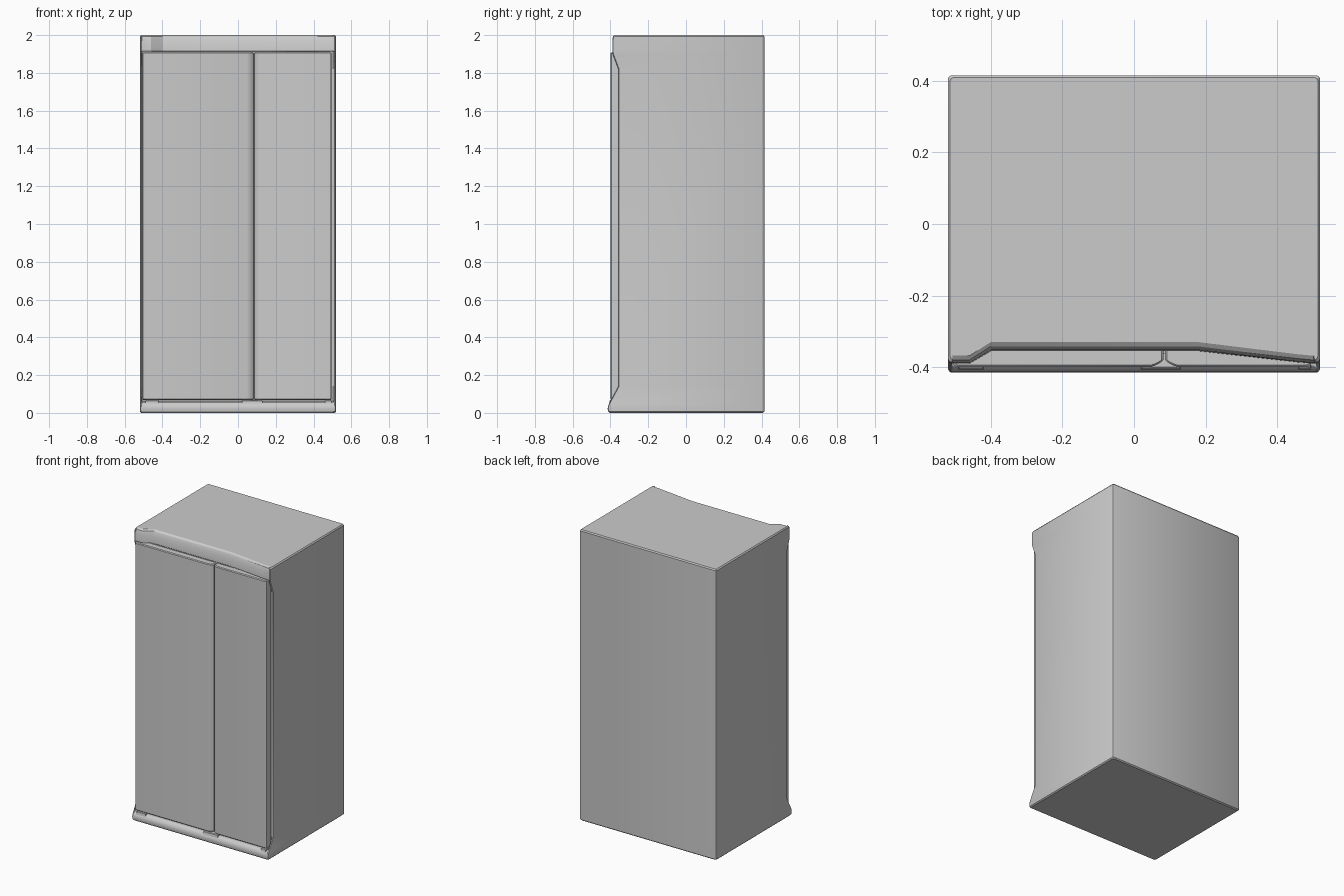
import bpy, bmesh

if "Cube" in bpy.data.objects:
    bpy.data.objects.remove(bpy.data.objects["Cube"])


def loft(name, rings):
    """Skin equal-length closed rings of 3D points and cap both ends."""
    bm = bmesh.new()
    loops = [[bm.verts.new(p) for p in ring] for ring in rings]
    n = len(loops[0])
    for lo, hi in zip(loops, loops[1:]):
        for i in range(n):
            j = (i + 1) % n
            bm.faces.new((lo[i], lo[j], hi[j], hi[i]))
    bm.faces.new(loops[0][::-1])
    bm.faces.new(loops[-1])
    bmesh.ops.remove_doubles(bm, verts=bm.verts, dist=0.0001)
    bmesh.ops.recalc_face_normals(bm, faces=bm.faces)
    mesh = bpy.data.meshes.new(name)
    bm.to_mesh(mesh)
    bm.free()
    obj = bpy.data.objects.new(name, mesh)
    bpy.context.collection.objects.link(obj)
    bpy.context.view_layer.objects.active = obj
    obj.select_set(True)
    bpy.ops.object.shade_smooth_by_angle(angle=0.5)
    obj.select_set(False)
    return obj


def cabinet_ring(z, wing, end, mid, inset=0.0):
    """Plan outline: wing = side lip y, end / mid = front wall y."""
    w, b = 0.52 - inset, 0.415 - inset
    front = [(-w, wing + 0.012), (-w + 0.003, wing + 0.004), (-w + 0.009, wing),
             (-0.508, end), (-0.46, end), (-0.40, mid), (0.18, mid),
             (0.46, end + 0.1 * (mid - end)), (0.502, end),
             (w - 0.009, wing), (w - 0.003, wing + 0.004), (w, wing + 0.012)]
    back = [(w, b - 0.01), (w - 0.003, b - 0.003), (w - 0.01, b),
            (-w + 0.01, b), (-w + 0.003, b - 0.003), (-w, b - 0.01)]
    return [(x, y, z) for x, y in front + back]


# Cabinet: rounded plinth, flat front behind the doors, side lips, curved header
F = -0.352
cabinet = [(0.0, -0.405, -0.405, -0.405, 0.007),
           (0.007, -0.412, -0.412, -0.412, 0.0),
           (0.022, -0.415, -0.415, -0.415, 0.0),
           (0.036, -0.413, -0.413, -0.413, 0.0),
           (0.050, -0.407, -0.406, -0.406, 0.0),
           (0.058, -0.402, -0.395, -0.395, 0.0),
           (0.062, -0.400, F, F, 0.0),
           (0.14, -0.358, F, F, 0.0),
           (1.82, -0.358, F, F, 0.0),
           (1.90, -0.388, F, F, 0.0),
           (1.912, -0.390, F, F, 0.0),
           (1.915, -0.390, -0.390, -0.355, 0.0),
           (1.97, -0.390, -0.388, -0.352, 0.0),
           (1.992, -0.387, -0.380, -0.342, 0.0),
           (2.0, -0.380, -0.368, -0.330, 0.006)]
loft("cabinet", [cabinet_ring(*row) for row in cabinet])


# Doors: flat front, rounded outer edge, wide soft slope towards the centre gap
def door(name, outer, inner):
    s = 1 if inner > outer else -1

    def ring(z, d):
        pts = [(outer + s * d, -0.355), (outer + s * d, -0.388 + d),
               (outer + s * (0.003 + d), -0.395 + d),
               (outer + s * (0.010 + d), -0.399 + d),
               (inner - s * 0.035, -0.399 + d), (inner - s * 0.022, -0.395 + d),
               (inner - s * 0.006, -0.386 + d), (inner - s * d, -0.379 + d),
               (inner - s * d, -0.355)]
        return [(x, y, z) for x, y in pts]

    loft(name, [ring(0.068, 0.005), ring(0.073, 0.0),
                ring(1.904, 0.0), ring(1.909, 0.005)])


door("left_door", -0.506, 0.082)
door("right_door", 0.496, 0.087)


# Hinge blocks set on the plinth below the doors
def hinge(name, x0, x1):
    rings = [[(x, -0.36, z), (x, y, z), (X, y, z), (X, -0.36, z)]
             for x, X, y, z in ((x0, x1, -0.408, 0.045),
                                (x0, x1, -0.405, 0.064),
                                (x0 + 0.003, x1 - 0.003, -0.400, 0.068))]
    loft(name, rings)


hinge("left_hinge", -0.49, -0.42)
hinge("centre_hinge", 0.02, 0.13)
hinge("right_hinge", 0.46, 0.495)
